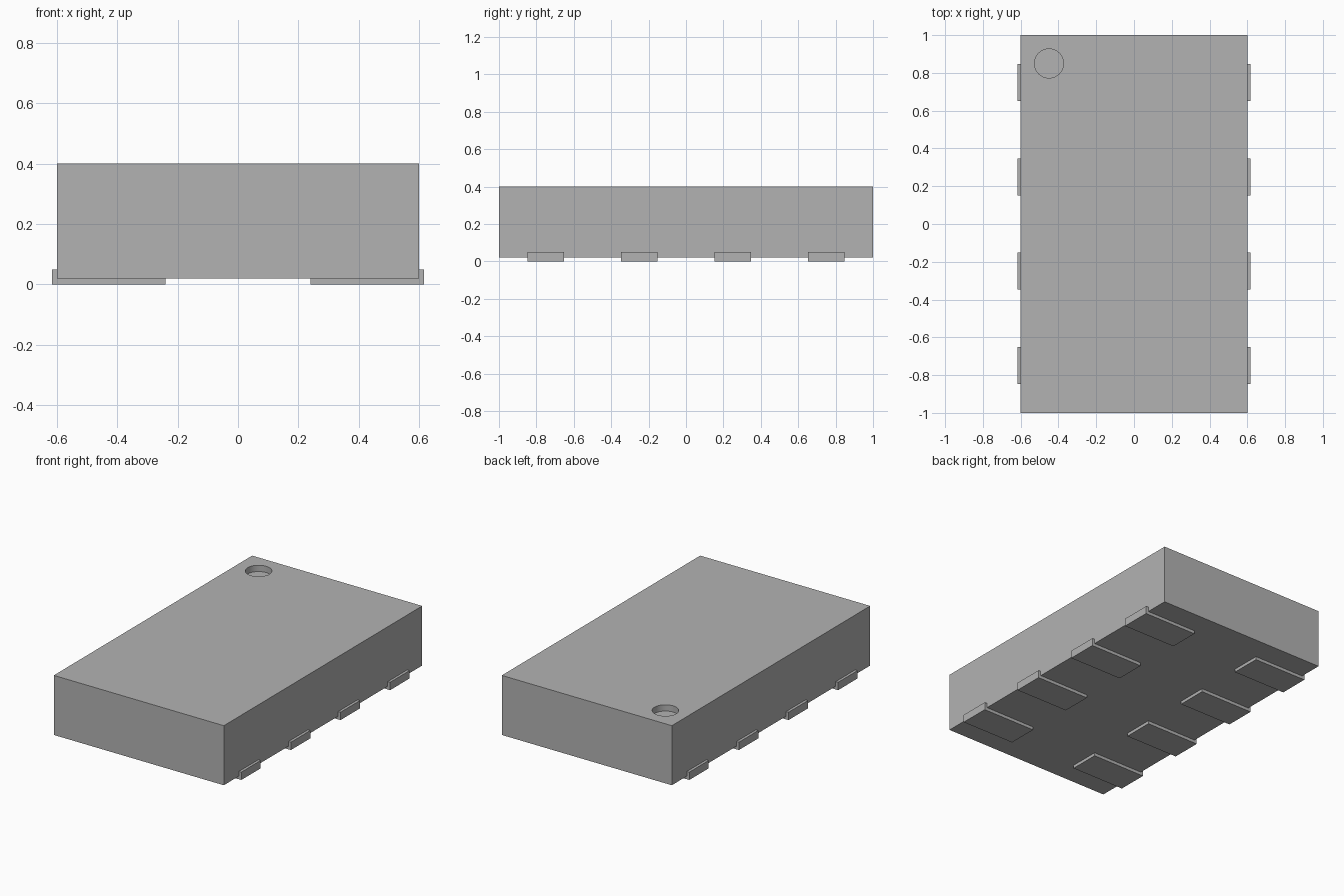
import bpy
import bmesh
from mathutils import Matrix, Vector

if "Cube" in bpy.data.objects:
    bpy.data.objects.remove(bpy.data.objects["Cube"])

# Single neutral grey
grey = bpy.data.materials.new("neutral_grey")
grey.use_nodes = True
GREY = (0.45, 0.45, 0.45, 1)
grey.diffuse_color = GREY
grey.node_tree.nodes["Principled BSDF"].inputs["Base Color"].default_value = GREY

HALF_X, HALF_Y = 0.6, 1.0
BASE, TOP = 0.02, 0.40
LEAD_WIDTH, LEAD_INNER, LEAD_OUTER, LEAD_TOP = 0.196, 0.24, 0.617, 0.05


def add_object(name, bm):
    bmesh.ops.recalc_face_normals(bm, faces=bm.faces)
    mesh = bpy.data.meshes.new(name)
    bm.to_mesh(mesh)
    bm.free()
    mesh.materials.append(grey)
    obj = bpy.data.objects.new(name, mesh)
    bpy.context.collection.objects.link(obj)
    return obj


# Package body
bm = bmesh.new()
bmesh.ops.create_cube(bm, size=1, matrix=Matrix.Translation((0, 0, (BASE + TOP) / 2))
                      @ Matrix.Diagonal((2 * HALF_X, 2 * HALF_Y, TOP - BASE, 1)))
body = add_object("package_body", bm)

# Round orientation dimple sunk into the top
bm = bmesh.new()
bmesh.ops.create_cone(bm, cap_ends=True, segments=48, radius1=0.077, radius2=0.077,
                      depth=0.08, matrix=Matrix.Translation((-0.45, 0.85, TOP)))
cutter = add_object("dimple_cutter", bm)
cutter.hide_render = True
cut = body.modifiers.new("dimple", "BOOLEAN")
cut.operation = "DIFFERENCE"
cut.solver = "EXACT"
cut.object = cutter
bpy.context.view_layer.objects.active = body
body.select_set(True)
bpy.ops.object.modifier_apply(modifier=cut.name)
bpy.data.objects.remove(cutter)
bpy.ops.object.shade_smooth_by_angle(angle=0.5)


# L-shaped contact: a pad under the body with a tab up its side
def add_lead(name, side, y):
    profile = [(LEAD_INNER, 0), (LEAD_OUTER, 0), (LEAD_OUTER, LEAD_TOP),
               (HALF_X, LEAD_TOP), (HALF_X, BASE), (LEAD_INNER, BASE)]
    bm = bmesh.new()
    face = bm.faces.new([bm.verts.new((side * x, y - LEAD_WIDTH / 2, z)) for x, z in profile])
    ext = bmesh.ops.extrude_face_region(bm, geom=[face])
    moved = [v for v in ext["geom"] if isinstance(v, bmesh.types.BMVert)]
    bmesh.ops.translate(bm, verts=moved, vec=Vector((0, LEAD_WIDTH, 0)))
    add_object(name, bm)


for side, label in ((1, "left"), (-1, "right")):
    for i in range(4):
        add_lead(f"{label}_lead_{i + 1}", side, -0.75 + 0.5 * i)
